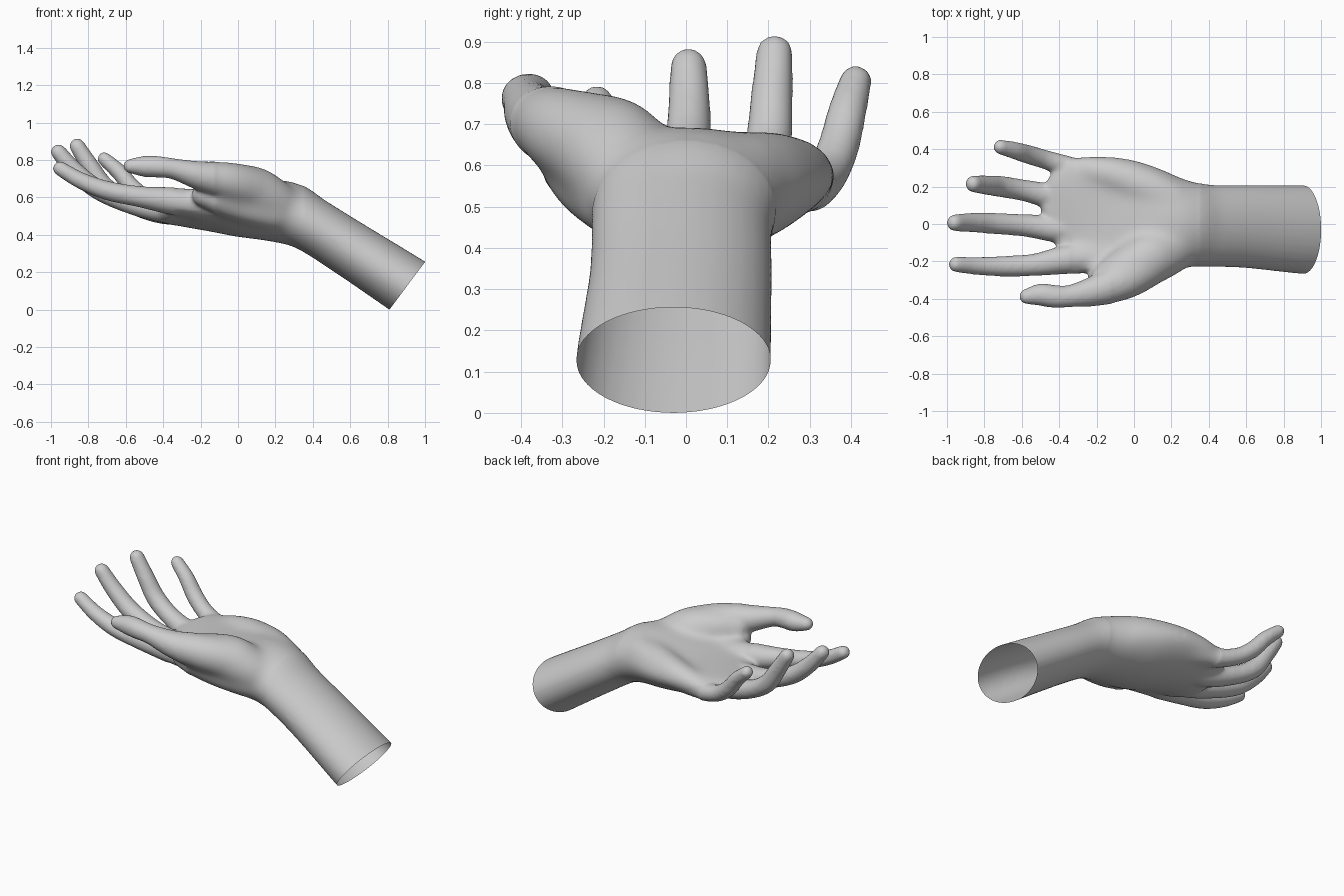
import bpy, bmesh, math
from mathutils import Vector

if "Cube" in bpy.data.objects:
    bpy.data.objects.remove(bpy.data.objects["Cube"])

SIDES = 32


def spline(pts, steps=6):
    """Catmull-Rom resample of stations (x, y, z, half width, half depth, cup)."""
    p = [Vector(q) for q in pts]
    p = [p[0] * 2 - p[1]] + p + [p[-1] * 2 - p[-2]]
    out = []
    for i in range(1, len(p) - 2):
        a, b, c, d = p[i - 1:i + 3]
        for s in range(steps):
            t = s / steps
            out.append(0.5 * (b * 2 + (c - a) * t + (a * 2 - b * 5 + c * 4 - d) * t * t
                              + (b * 3 - a - c * 3 + d) * t ** 3))
    out.append(p[-2])
    return out


def loft(bm, pts):
    """Closed tube with rounded ends through the stations."""
    st = spline(pts)
    cen = [Vector(s[:3]) for s in st]
    rings = []

    def ring(c, t, s, k):
        n = Vector((0, 1, 0))
        n = (n - t * n.dot(t)).normalized()
        b = n.cross(t)
        vs = []
        for j in range(SIDES):
            a = math.tau * j / SIDES
            u = math.cos(a)
            vs.append(bm.verts.new(c + k * (n * s[3] * u + b * (s[4] * math.sin(a) + s[5] * u * u))))
        rings.append(vs)

    last = len(st) - 1
    t0 = (cen[1] - cen[0]).normalized()
    t1 = (cen[-1] - cen[-2]).normalized()
    for e in (85, 60, 30):
        r = min(st[0][3], st[0][4])
        ring(cen[0] - t0 * r * math.sin(math.radians(e)), t0, st[0], math.cos(math.radians(e)))
    for i, s in enumerate(st):
        t = (cen[min(i + 1, last)] - cen[max(i - 1, 0)]).normalized()
        ring(cen[i], t, s, 1)
    for e in (20, 40, 60, 85):
        r = min(st[-1][3], st[-1][4])
        ring(cen[-1] + t1 * r * math.sin(math.radians(e)), t1, st[-1], math.cos(math.radians(e)))
    for r0, r1 in zip(rings, rings[1:]):
        for j in range(SIDES):
            k = (j + 1) % SIDES
            bm.faces.new((r0[j], r0[k], r1[k], r1[j]))
    bm.faces.new(rings[0][::-1])
    bm.faces.new(rings[-1])


def digit(bm, pts):
    loft(bm, [(x, y, z, r, r * 0.94, 0) for x, y, z, r in pts])


bm = bmesh.new()

# Forearm, wrist and cupped palm
loft(bm, [
    (1.02, -.03, .05, .237, .16, 0), (.905, -.03, .128, .237, .16, 0),
    (.6, -.013, .325, .222, .150, 0), (.4, -.01, .45, .22, .149, 0),
    (.27, 0, .515, .237, .168, 0), (.15, .01, .53, .274, .162, .02),
    (0, .03, .525, .308, .138, .04), (-.15, .05, .525, .316, .108, .05),
    (-.28, .04, .53, .31, .09, .05), (-.40, -.01, .53, .21, .066, .03)])

# Thumb, its fleshy base and the web towards the index finger
digit(bm, [(.22, -.11, .57, .12), (.1, -.19, .635, .13), (-.05, -.295, .685, .113),
           (-.2, -.355, .715, .084), (-.34, -.385, .752, .060), (-.42, -.388, .763, .061),
           (-.5, -.378, .766, .060), (-.575, -.388, .768, .042)])
digit(bm, [(.2, -.14, .575, .13), (.08, -.185, .635, .143), (-.05, -.235, .67, .11),
           (-.15, -.285, .67, .08)])
digit(bm, [(.2, -.16, .51, .1), (.05, -.22, .535, .085), (-.08, -.26, .58, .085),
           (-.18, -.28, .615, .072)])

# Heel of the palm on the little finger side
digit(bm, [(.22, .12, .575, .11), (.08, .19, .58, .112), (-.1, .26, .58, .095),
           (-.25, .29, .57, .075)])

# Index, middle, ring and little fingers
digit(bm, [(-.15, -.17, .56, .09), (-.36, -.19, .582, .078), (-.53, -.218, .605, .060),
           (-.7, -.226, .637, .055), (-.84, -.224, .69, .048), (-.952, -.216, .755, .042)])
digit(bm, [(-.2, -.03, .53, .08), (-.4, -.027, .535, .074), (-.58, -.008, .57, .060),
           (-.75, .003, .643, .057), (-.87, .008, .74, .052), (-.96, .006, .843, .045)])
digit(bm, [(-.2, .12, .53, .08), (-.4, .14, .525, .072), (-.58, .178, .573, .058),
           (-.71, .2, .653, .057), (-.79, .208, .765, .052), (-.86, .215, .875, .045)])
digit(bm, [(-.15, .25, .55, .08), (-.32, .295, .542, .062), (-.46, .34, .577, .052),
           (-.56, .37, .647, .051), (-.635, .392, .735, .047), (-.715, .412, .806, .040)])

mesh = bpy.data.meshes.new("hand_and_forearm")
bm.to_mesh(mesh)
bm.free()
hand = bpy.data.objects.new("hand_and_forearm", mesh)
bpy.context.collection.objects.link(hand)

# Fuse the parts into one smooth skin
m = hand.modifiers.new("fuse", 'REMESH')
m.mode = 'VOXEL'
m.voxel_size = 0.01
m = hand.modifiers.new("soften", 'SMOOTH')
m.factor = 0.5
m.iterations = 14
deps = bpy.context.evaluated_depsgraph_get()
skin = bpy.data.meshes.new_from_object(hand.evaluated_get(deps))
hand.modifiers.clear()
hand.data = skin

# Extra softening of the palm only, then an open, straight cut at the forearm
bm = bmesh.new()
bm.from_mesh(skin)
palm = [v for v in bm.verts
        if -.34 < v.co.x < .35 and not (v.co.x < -.12 and v.co.y < -.25)]
for _ in range(50):
    bmesh.ops.smooth_vert(bm, verts=palm, factor=0.5,
                          use_axis_x=True, use_axis_y=True, use_axis_z=True)
bmesh.ops.bisect_plane(bm, geom=bm.verts[:] + bm.edges[:] + bm.faces[:],
                       plane_co=(.905, 0, .128), plane_no=(.802, 0, -.598), clear_outer=True)
for f in bm.faces:
    f.smooth = True
bm.to_mesh(skin)
bm.free()
